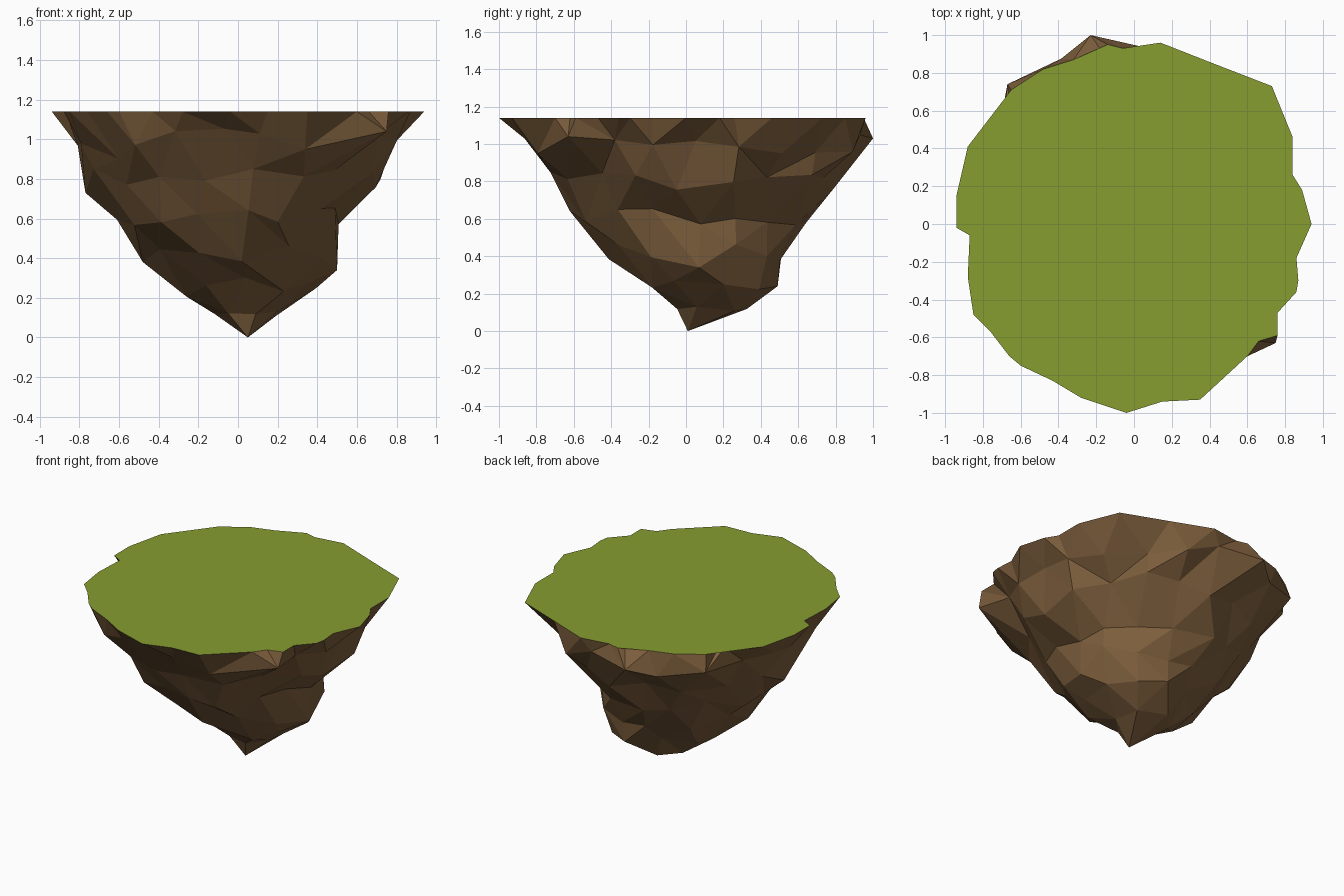
import bpy, bmesh, math, random
from mathutils import Vector

if "Cube" in bpy.data.objects:
    bpy.data.objects.remove(bpy.data.objects["Cube"])

random.seed(7)
TOP = 1.14

# outline of the flat grass top, counter-clockwise
outline = [(.94, 0), (.89, .18), (.84, .26), (.84, .46), (.73, .73), (.42, .85), (.14, .96),
           (-.06, .93), (-.14, .95), (-.16, .90), (-.32, .87), (-.48, .82), (-.65, .71),
           (-.65, .57), (-.69, .56), (-.88, .41), (-.94, .15), (-.94, -.02), (-.87, -.06),
           (-.88, -.28), (-.85, -.48), (-.76, -.57), (-.66, -.70), (-.60, -.75), (-.43, -.83),
           (-.28, -.92), (-.04, -1.0), (.15, -.94), (.35, -.93), (.60, -.70), (.66, -.62),
           (.76, -.59), (.76, -.47), (.86, -.36), (.87, -.30), (.86, -.18)]

# rock cross-sections: z, x min, x max, y min, y max, corner count
sections = [(1.00, -.88, .84, -.91, .95, 22),
            (.80, -.77, .73, -.75, .82, 19),
            (.62, -.64, .56, -.62, .66, 16),
            (.43, -.49, .52, -.41, .54, 13),
            (.26, -.29, .42, -.25, .48, 10),
            (.12, -.12, .23, -.07, .35, 6)]

# single outcrops pulled out of the rock
outcrops = [(-.23, 1.0, 1.03), (-.67, .74, 1.03), (.75, -.63, 1.04), (-.77, .02, .73),
            (-.48, .0, .38), (.50, .07, .34), (.13, .49, .24), (-.60, -.52, .90)]


def material(name, color):
    m = bpy.data.materials.new(name)
    m.diffuse_color = (*color, 1)
    m.use_nodes = True
    m.node_tree.nodes["Principled BSDF"].inputs["Base Color"].default_value = m.diffuse_color
    return m


def finish(bm, name, mat):
    mesh = bpy.data.meshes.new(name)
    bm.to_mesh(mesh)
    bm.free()
    mesh.materials.append(mat)
    ob = bpy.data.objects.new(name, mesh)
    bpy.context.collection.objects.link(ob)
    return ob


def bridge(bm, a, b):
    """Triangulate between two closed rings of (angle, vertex)."""
    tau = 2 * math.pi
    a = a + [(a[0][0] + tau, a[0][1])]
    b = b + [(b[0][0] + tau, b[0][1])]
    i = j = 0
    while i < len(a) - 1 or j < len(b) - 1:
        step_a = j == len(b) - 1 or (i < len(a) - 1 and
                 a[i][0] + a[i + 1][0] < b[j][0] + b[j + 1][0])
        if step_a:
            bm.faces.new((a[i][1], b[j][1], a[i + 1][1]))
            i += 1
        else:
            bm.faces.new((a[i][1], b[j][1], b[j + 1][1]))
            j += 1


# grass top
bm = bmesh.new()
bm.faces.new([bm.verts.new((x, y, TOP)) for x, y in outline])
bmesh.ops.triangulate(bm, faces=bm.faces[:])
finish(bm, "grass_top", material("grass", (.24, .34, .03)))

# rock underside: jittered rings, tapering to a point
bm = bmesh.new()
rings = [[(math.atan2(y, x) % (2 * math.pi), bm.verts.new((x, y, TOP))) for x, y in outline]]
for k, (z, x0, x1, y0, y1, n) in enumerate(sections):
    ring = []
    for i in range(n):
        t = 2 * math.pi * (i + .5 * (k % 2) + random.uniform(-.2, .2) + .2) / n
        r = random.uniform(.91, 1.03)
        dz = random.uniform(-.055, .055) * (1 if z > .2 else .3)
        ring.append((t, bm.verts.new(((x0 + x1) / 2 + (x1 - x0) / 2 * r * math.cos(t),
                                      (y0 + y1) / 2 + (y1 - y0) / 2 * r * math.sin(t), z + dz))))
    rings.append(ring)

# move the nearest ring corner to each outcrop
loose = [v for ring in rings[1:] for _, v in ring]
for p in outcrops:
    v = min(loose, key=lambda q: (q.co - Vector(p)).length)
    v.co = p

for upper, lower in zip(rings, rings[1:]):
    bridge(bm, upper, lower)
tip = bm.verts.new((.05, .01, 0))
last = [v for _, v in rings[-1]]
for i, v in enumerate(last):
    bm.faces.new((v, tip, last[(i + 1) % len(last)]))
bmesh.ops.recalc_face_normals(bm, faces=bm.faces[:])
# the shell is open at the grass, so make sure it faces outward
if sum(f.normal.z * f.calc_area() for f in bm.faces) > 0:
    bmesh.ops.reverse_faces(bm, faces=bm.faces[:])
finish(bm, "rock_underside", material("rock", (.20, .11, .045)))
